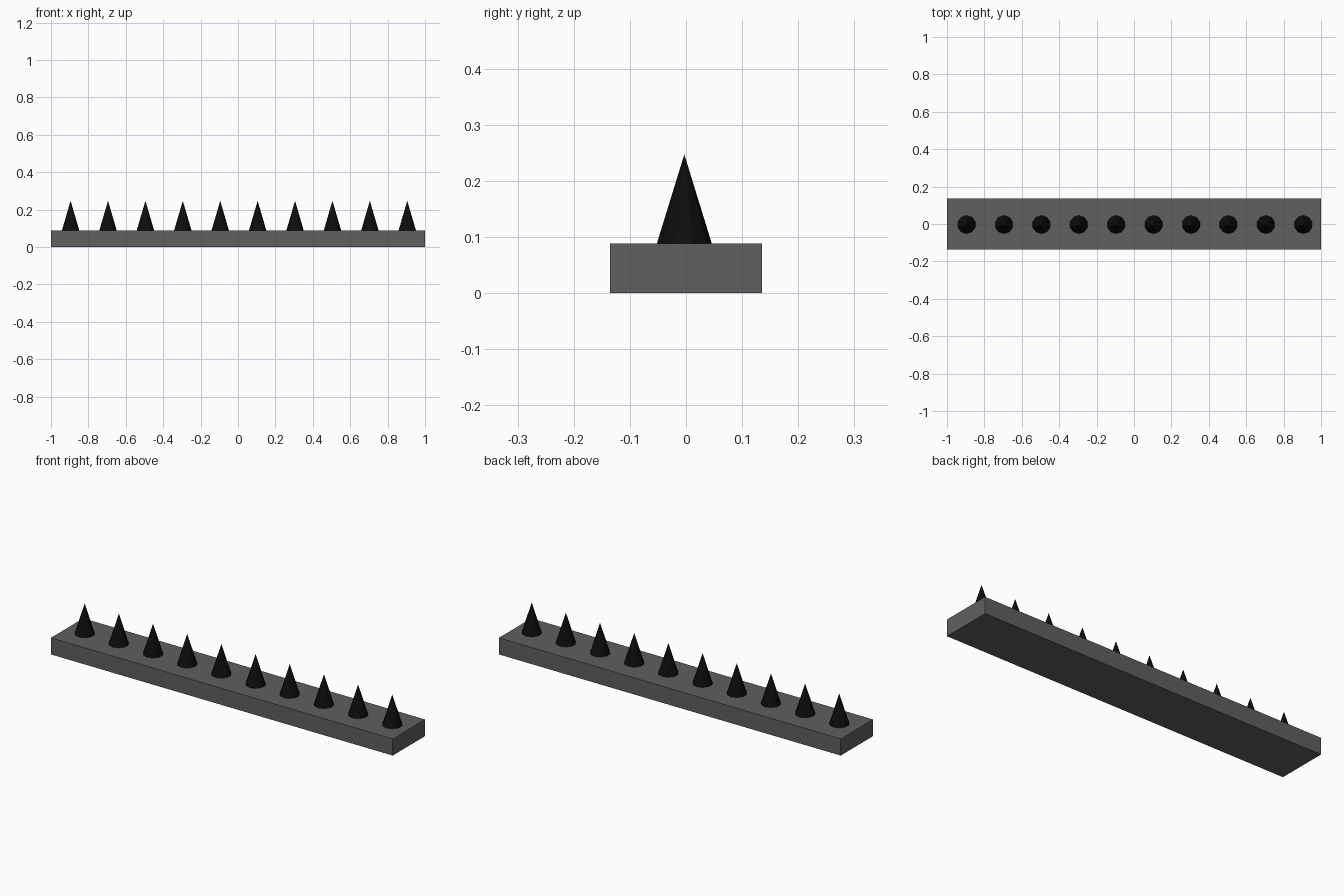
import bpy

if "Cube" in bpy.data.objects:
    bpy.data.objects.remove(bpy.data.objects["Cube"])

BASE_H = 0.088
SPIKE_R = 0.049
TIP_Z = 0.247


def material(name, value):
    mat = bpy.data.materials.new(name)
    mat.diffuse_color = (value, value, value, 1)
    mat.use_nodes = True
    mat.node_tree.nodes["Principled BSDF"].inputs["Base Color"].default_value = mat.diffuse_color
    return mat


grey = material("dark_grey", 0.115)
black = material("black", 0.004)

# Flat rectangular base strip
bpy.ops.mesh.primitive_cube_add(size=1, location=(0, 0, BASE_H / 2))
base = bpy.context.object
base.name = "base_strip"
base.dimensions = (2, 0.27, BASE_H)
bpy.ops.object.transform_apply(location=False, rotation=False, scale=True)
base.data.materials.append(grey)

# Row of ten faceted spikes standing on the strip
for i in range(10):
    bpy.ops.mesh.primitive_cone_add(
        vertices=10, radius1=SPIKE_R, radius2=0, depth=TIP_Z - BASE_H,
        location=(-0.895 + 0.2 * i, -0.003, (TIP_Z + BASE_H) / 2))
    spike = bpy.context.object
    spike.name = f"spike_{i + 1}"
    spike.data.materials.append(black)
